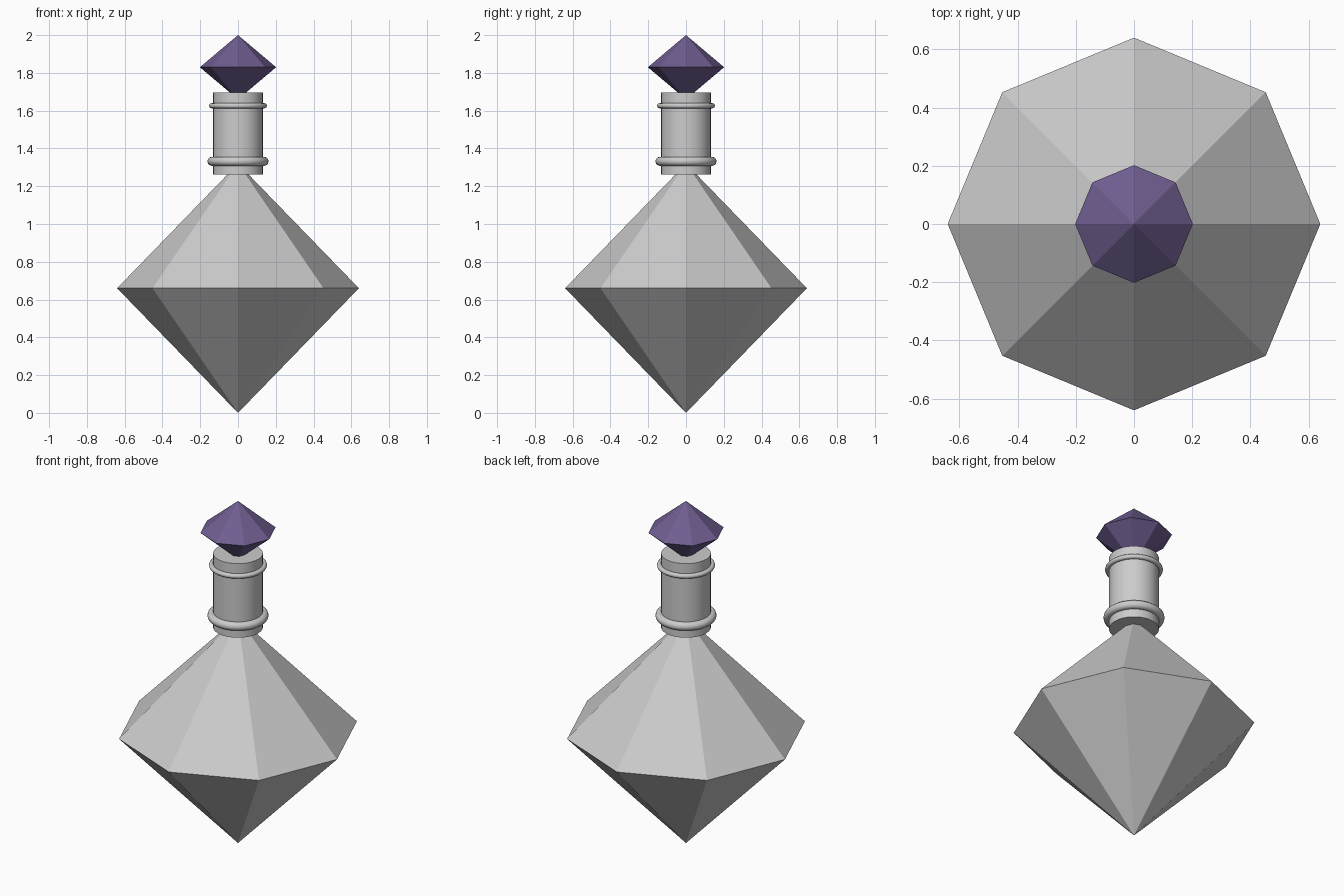
import bpy, bmesh, math
from mathutils import Matrix

if "Cube" in bpy.data.objects:
    bpy.data.objects.remove(bpy.data.objects["Cube"])


def octahedral_gem(name, radius, z_mid, half_height):
    """Eight-sided double pyramid with flat facets."""
    bm = bmesh.new()
    ring = [bm.verts.new((radius * math.cos(i * math.pi / 4),
                          radius * math.sin(i * math.pi / 4), z_mid)) for i in range(8)]
    top = bm.verts.new((0, 0, z_mid + half_height))
    bottom = bm.verts.new((0, 0, z_mid - half_height))
    for i in range(8):
        a, b = ring[i], ring[(i + 1) % 8]
        bm.faces.new((a, b, top))
        bm.faces.new((b, a, bottom))
    mesh = bpy.data.meshes.new(name)
    bm.to_mesh(mesh)
    bm.free()
    obj = bpy.data.objects.new(name, mesh)
    bpy.context.collection.objects.link(obj)
    return obj


def neck_ring(name, z, major, minor):
    """Smooth collar around the neck."""
    bpy.ops.mesh.primitive_torus_add(location=(0, 0, z), major_radius=major,
                                     minor_radius=minor, major_segments=48,
                                     minor_segments=12)
    bpy.context.object.name = name
    bpy.ops.object.shade_smooth()


# Faceted bottle body
octahedral_gem("bottle_body", 0.64, 0.66, 0.66)

# Neck
z0, z1 = 1.262, 1.695
bpy.ops.mesh.primitive_cylinder_add(vertices=32, radius=0.132, depth=z1 - z0,
                                    location=(0, 0, (z0 + z1) / 2))
bpy.context.object.name = "neck"
bpy.ops.object.shade_smooth_by_angle(angle=math.radians(30))

# Collars
neck_ring("lower_collar", 1.332, 0.138, 0.024)
neck_ring("upper_collar", 1.626, 0.140, 0.0135)

# Purple gem stopper
stopper = octahedral_gem("stopper", 0.202, 1.83, 0.17)
purple = bpy.data.materials.new("purple_glass")
purple.diffuse_color = (0.16, 0.11, 0.28, 1)
purple.use_nodes = True
purple.node_tree.nodes["Principled BSDF"].inputs["Base Color"].default_value = purple.diffuse_color
stopper.data.materials.append(purple)
